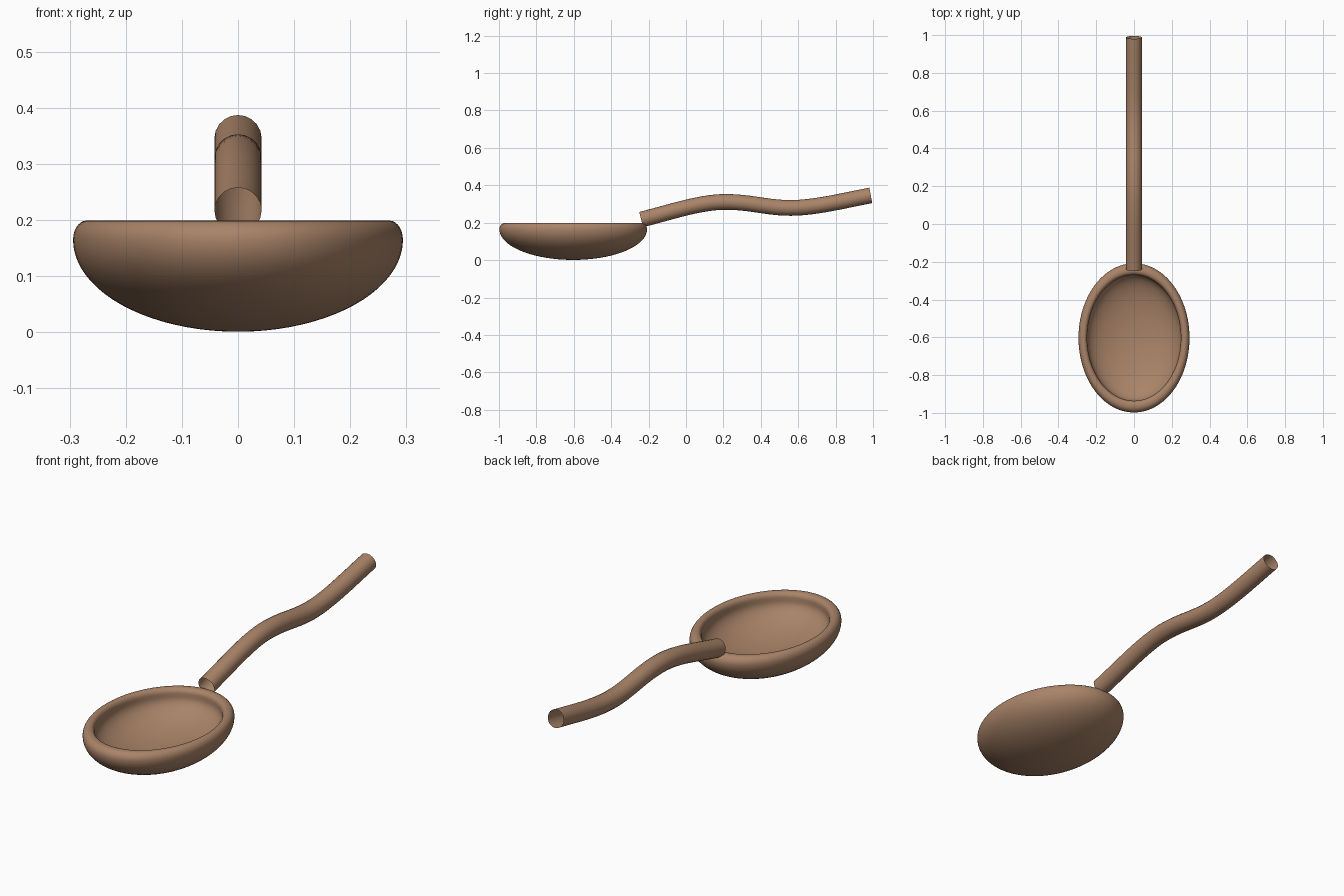
import bpy, bmesh, math

if "Cube" in bpy.data.objects:
    bpy.data.objects.remove(bpy.data.objects["Cube"])

wood = bpy.data.materials.new("wood")
wood.diffuse_color = (0.40, 0.23, 0.14, 1)
wood.use_nodes = True
wood.node_tree.nodes["Principled BSDF"].inputs["Base Color"].default_value = wood.diffuse_color

CENTRE_Y, STRETCH, SEGMENTS = -0.603, 1.343, 96


def arc(cr, cz, a, b, start, end, n):
    """Elliptic arc in the (radius, z) plane, angles in degrees."""
    steps = [math.radians(start + (end - start) * i / n) for i in range(n + 1)]
    return [(cr + a * math.cos(t), cz + b * math.sin(t)) for t in steps]


# Bowl section: outer underside, rounded rim, then the hollow inside
profile = arc(0, 0.165, 0.294, 0.164, -90, 0, 20)
profile += arc(0.270, 0.165, 0.024, 0.034, 15, 90, 6)
profile += arc(0.265, 0.175, 0.017, 0.024, 90, 180, 6)
profile += arc(0, 0.160, 0.248, 0.114, 0, -90, 20)
profile = [(max(r, 0), z) for r, z in profile]

# Bowl: revolve the section and stretch it to an oval
bm = bmesh.new()
verts = [bm.verts.new((r, 0, z)) for r, z in profile]
edges = [bm.edges.new(pair) for pair in zip(verts, verts[1:])]
bmesh.ops.spin(bm, geom=verts + edges, cent=(0, 0, 0), axis=(0, 0, 1),
               angle=math.tau, steps=SEGMENTS, use_duplicate=False)
bmesh.ops.remove_doubles(bm, verts=bm.verts, dist=0.0002)
bmesh.ops.scale(bm, vec=(1, STRETCH, 1), verts=bm.verts)
bmesh.ops.translate(bm, vec=(0, CENTRE_Y, 0), verts=bm.verts)
bmesh.ops.recalc_face_normals(bm, faces=bm.faces)
mesh = bpy.data.meshes.new("bowl")
bm.to_mesh(mesh)
bm.free()
bowl = bpy.data.objects.new("bowl", mesh)
bpy.context.collection.objects.link(bowl)
mesh.materials.append(wood)
mesh.polygons.foreach_set("use_smooth", [True] * len(mesh.polygons))

# Handle: open round tube along a gentle wave; (y, z, slope, handle length)
path = [(-0.24, 0.217, 0.24, 0.15), (0.21, 0.311, 0.0, 0.14),
        (0.56, 0.279, 0.0, 0.13), (0.988, 0.346, 0.19, 0.14)]
curve = bpy.data.curves.new("handle", "CURVE")
curve.dimensions = "3D"
curve.bevel_depth = 0.042
curve.bevel_resolution = 8
curve.resolution_u = 16
curve.use_fill_caps = False
spline = curve.splines.new("BEZIER")
spline.bezier_points.add(len(path) - 1)
for point, (y, z, slope, reach) in zip(spline.bezier_points, path):
    point.handle_left_type = point.handle_right_type = "FREE"
    point.co = (0, y, z)
    point.handle_left = (0, y - reach, z - reach * slope)
    point.handle_right = (0, y + reach, z + reach * slope)
curve.materials.append(wood)
handle = bpy.data.objects.new("handle", curve)
bpy.context.collection.objects.link(handle)
